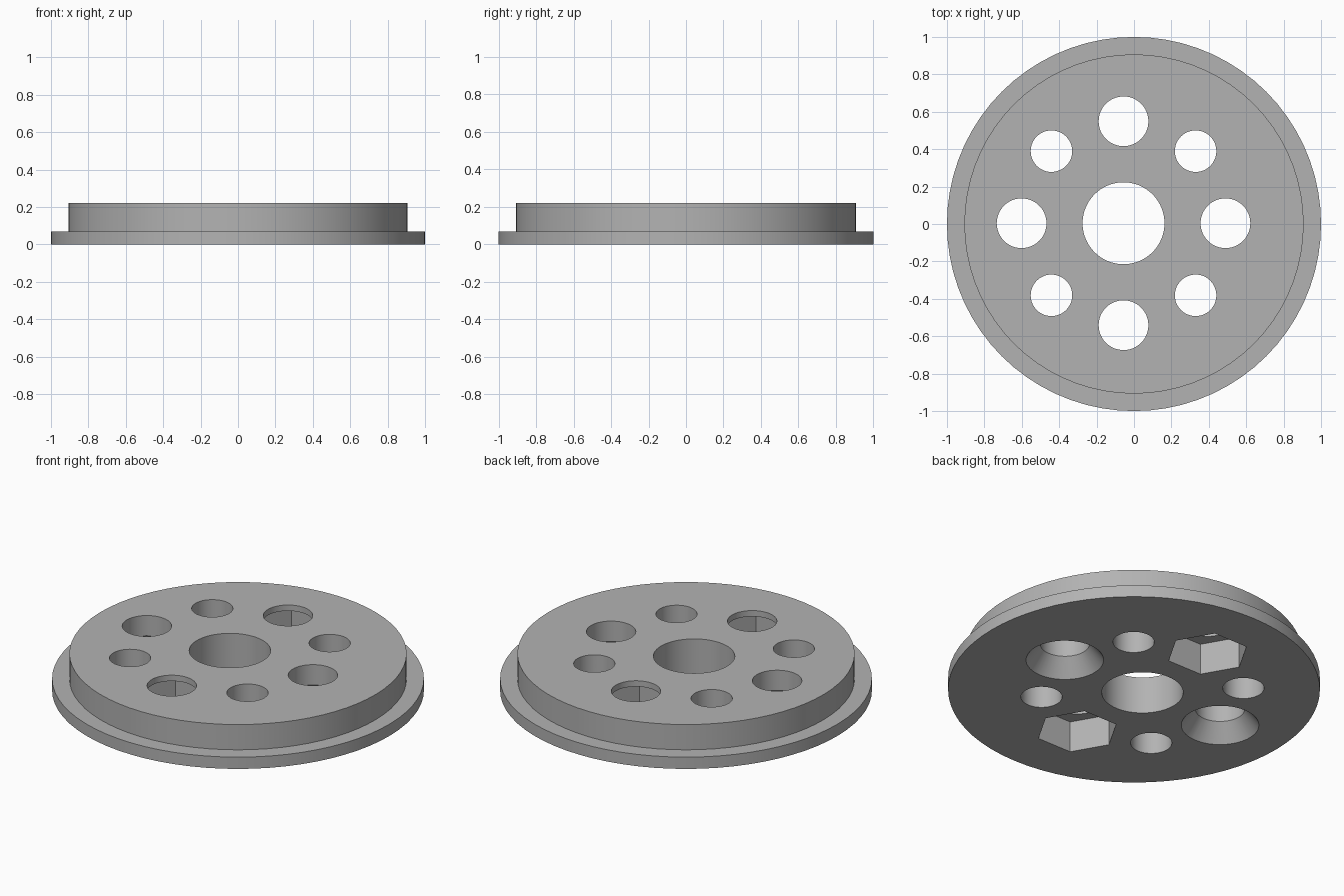
import bpy, bmesh
from math import radians, cos, sin, tau

old = bpy.data.objects.get("Cube")
if old:
    bpy.data.objects.remove(old, do_unlink=True)

HEIGHT = 0.22
OVER = 0.05                      # how far cutters poke past the faces
CENTRE = (-0.056, 0.004)         # hole pattern is slightly off-centre
PITCH = 0.545

grey = bpy.data.materials.new("plain grey")
grey.use_nodes = True
grey.diffuse_color = (0.45, 0.45, 0.45, 1)
grey.node_tree.nodes["Principled BSDF"].inputs["Base Color"].default_value = grey.diffuse_color


def revolve(name, profile, sides, at=(0, 0)):
    """Closed solid from (radius, z) rings listed bottom to top."""
    bm = bmesh.new()
    rings = [[bm.verts.new((at[0] + r * cos(tau * i / sides),
                            at[1] + r * sin(tau * i / sides), z))
              for i in range(sides)] for r, z in profile]
    bm.faces.new(rings[0][::-1])
    bm.faces.new(rings[-1])
    for a, b in zip(rings, rings[1:]):
        for i in range(sides):
            j = (i + 1) % sides
            bm.faces.new((a[i], a[j], b[j], b[i]))
    mesh = bpy.data.meshes.new(name)
    bm.to_mesh(mesh)
    bm.free()
    mesh.materials.append(grey)
    obj = bpy.data.objects.new(name, mesh)
    bpy.context.collection.objects.link(obj)
    return obj


def bore(name, radius, at, sides=48):
    return revolve(name, [(radius, -OVER), (radius, HEIGHT + OVER)], sides, at)


# Flanged disc
disc = revolve("flanged_disc",
               [(1, 0), (1, 0.07), (0.907, 0.07), (0.907, HEIGHT)], 72)

# Central bore, then eight holes around it
cutters = [bore("centre_bore", 0.219, CENTRE, 64)]
for k in range(8):
    angle = radians(45 * k)
    at = (CENTRE[0] + PITCH * cos(angle), CENTRE[1] + PITCH * sin(angle))
    if k % 2:
        cutters.append(bore("small_hole", 0.111, at))
        continue
    cutters.append(bore("bolt_hole", 0.133, at))
    if k % 4:
        # Hexagonal nut pocket open at the underside
        cutters.append(revolve("nut_pocket", [(0.222, -OVER), (0.222, 0.185)], 6, at))
    else:
        # Conical countersink open at the underside
        cutters.append(revolve("countersink",
                               [(0.209, -OVER), (0.209, 0), (0.133, 0.1)], 48, at))

for cutter in cutters:
    cutter.hide_render = True
    mod = disc.modifiers.new(cutter.name, "BOOLEAN")
    mod.operation = "DIFFERENCE"
    mod.solver = "EXACT"
    mod.object = cutter

# Bake the cuts and drop the cutters
graph = bpy.context.evaluated_depsgraph_get()
cut_mesh = bpy.data.meshes.new_from_object(disc.evaluated_get(graph))
disc.modifiers.clear()
disc.data = cut_mesh
for cutter in cutters:
    bpy.data.objects.remove(cutter, do_unlink=True)

bpy.ops.object.select_all(action="DESELECT")
disc.select_set(True)
bpy.context.view_layer.objects.active = disc
bpy.ops.object.shade_smooth_by_angle(angle=radians(30))
